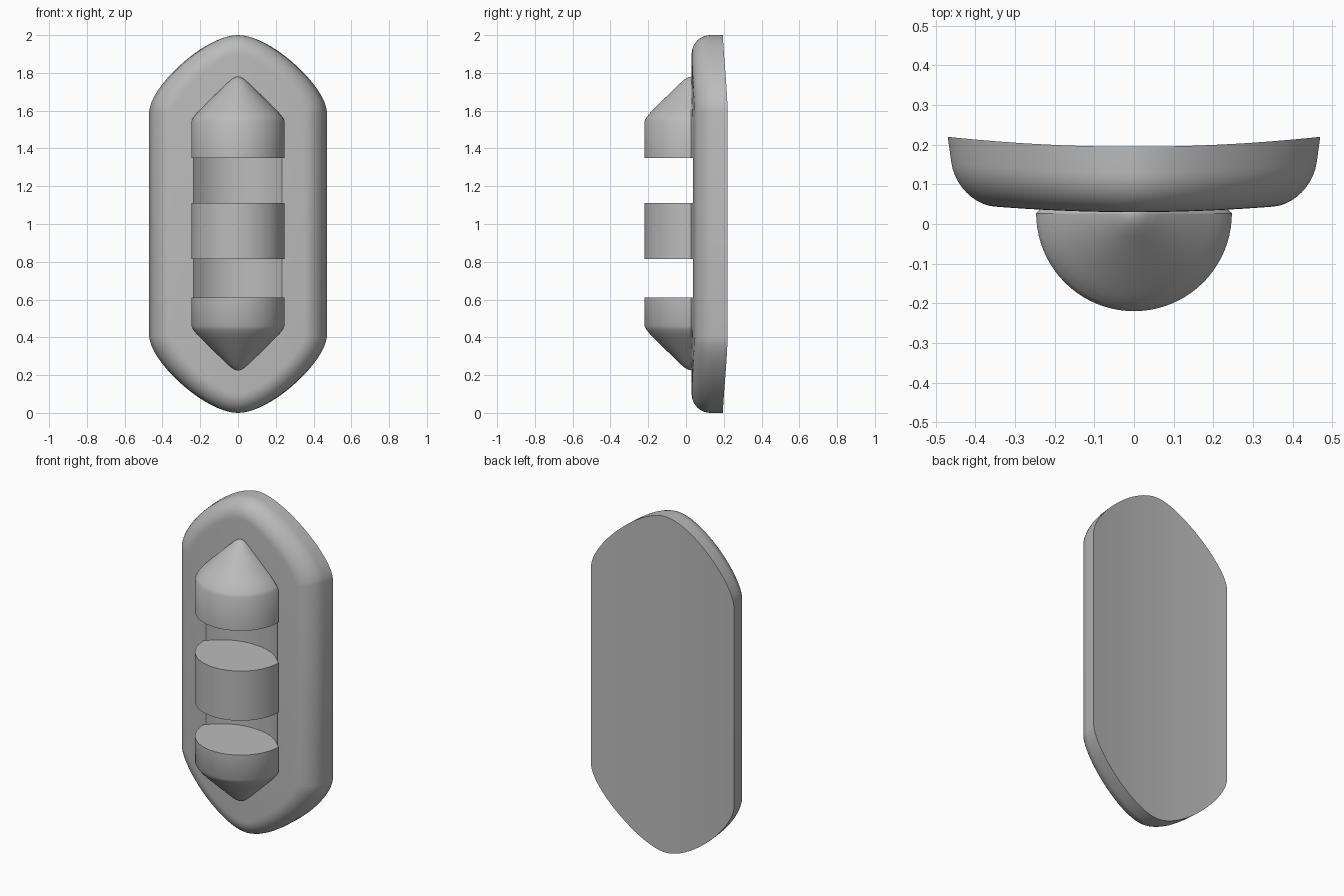
import bpy, bmesh
from math import sin, cos, pi
from mathutils import Vector
from mathutils.geometry import interpolate_bezier

if "Cube" in bpy.data.objects:
    bpy.data.objects.remove(bpy.data.objects["Cube"])

grey = bpy.data.materials.new("plain grey")
grey.use_nodes = True
COLOR = (0.5, 0.5, 0.5, 1)
grey.diffuse_color = COLOR
grey.node_tree.nodes["Principled BSDF"].inputs["Base Color"].default_value = COLOR

R, AXIS_Y, DEPTH = 0.247, 0.027, 0.118


def finish(name, rings, caps):
    """Skin closed rings of points, then close the ends with the given index faces."""
    bm = bmesh.new()
    loops = [[bm.verts.new(p) for p in ring] for ring in rings]
    n = len(loops[0])
    for a, b in zip(loops, loops[1:]):
        for i in range(n):
            j = (i + 1) % n
            bm.faces.new((a[i], a[j], b[j], b[i]))
    for loop in (loops[0], loops[-1]):
        for f in caps:
            bm.faces.new([loop[i] for i in f])
    bmesh.ops.recalc_face_normals(bm, faces=bm.faces)
    mesh = bpy.data.meshes.new(name)
    bm.to_mesh(mesh)
    bm.free()
    mesh.materials.append(grey)
    obj = bpy.data.objects.new(name, mesh)
    bpy.context.collection.objects.link(obj)
    return obj


def smooth(obj):
    bpy.ops.object.select_all(action="DESELECT")
    obj.select_set(True)
    bpy.context.view_layer.objects.active = obj
    bpy.ops.object.shade_smooth_by_angle(angle=pi / 6)


# Backing plate: pointed oval outline, rounded front rim, slight bend across x
quarter = interpolate_bezier(Vector((0.47, 0.6)), Vector((0.455, 0.74)),
                             Vector((0.17, 1)), Vector((0, 1)), 24)
top = [Vector(p[:2]) for p in quarter]
top += [Vector((-p.x, p.y)) for p in reversed(top[:-1])]
outline = top + [Vector((p.x, -p.y)) for p in reversed(top)]
count, half = len(outline), len(top)


def plate_ring(inset, y):
    ring = []
    for i, p in enumerate(outline):
        a = (p - outline[i - 1]).normalized()
        b = (outline[(i + 1) % count] - p).normalized()
        t = (a + b).normalized()
        q = p + Vector((-t.y, t.x)) * inset
        x = q.x * (1 - 0.3 * (0.195 - y))
        ring.append((x, y + 0.025 * (x / 0.47) ** 2, q.y + 1))
    return ring


rim = [(0, 0.195)]
rim += [(0.1 * (1 - cos(k * pi / 20)), 0.13 - 0.1 * sin(k * pi / 20)) for k in range(11)]
strips = [(i, i + 1, count - 2 - i, count - 1 - i) for i in range(half - 1)]
plate = finish("backing_plate", [plate_ring(*r) for r in rim], strips)


# Column pieces: half-round front, shallow curved back set into the plate
def section(r, z, depth):
    pts = [(r * cos(pi + k * pi / 40), AXIS_Y + r * sin(pi + k * pi / 40)) for k in range(41)]
    for k in range(1, 24):
        u = 1 - k / 12
        pts.append((r * u, AXIS_Y + depth * (1 - abs(u) ** 2.3) * r / R))
    return [(x, y, z) for x, y in pts]


def column(name, profile):
    obj = finish(name, [section(r, z, DEPTH + 0.01) for r, z in profile], [range(64)])
    smooth(obj)


# Groove behind the column, visible between the bands
groove = [(x * 0.995, y if y > AXIS_Y else -0.3 if abs(x) < R - 0.001 else y - 0.01, z)
          for x, y, z in section(R, 0, DEPTH)]
ends = [[(x, y, z) for x, y, _ in groove] for z in (0.56, 1.4)]
cutter = finish("groove_cutter", ends, [range(64)])
cutter.hide_render = True
cut = plate.modifiers.new("groove", "BOOLEAN")
cut.object = cutter
cut.solver = "EXACT"
bpy.context.view_layer.objects.active = plate
bpy.ops.object.modifier_apply(modifier="groove")
bpy.data.objects.remove(cutter)
smooth(plate)

# Cone profile: radius and height above its base
cone = [(0.236, 0.02), (0.215, 0.046), (0.19, 0.072), (0.06, 0.198),
        (0.036, 0.219), (0.017, 0.231), (0.001, 0.235)]
column("upper_point", [(R, 1.35), (R, 1.545)] + [(r, 1.545 + h) for r, h in cone])
column("middle_band", [(R, 0.815), (R, 1.11)])
column("lower_point", [(R, 0.61), (R, 0.46)] + [(r, 0.46 - h) for r, h in cone])
